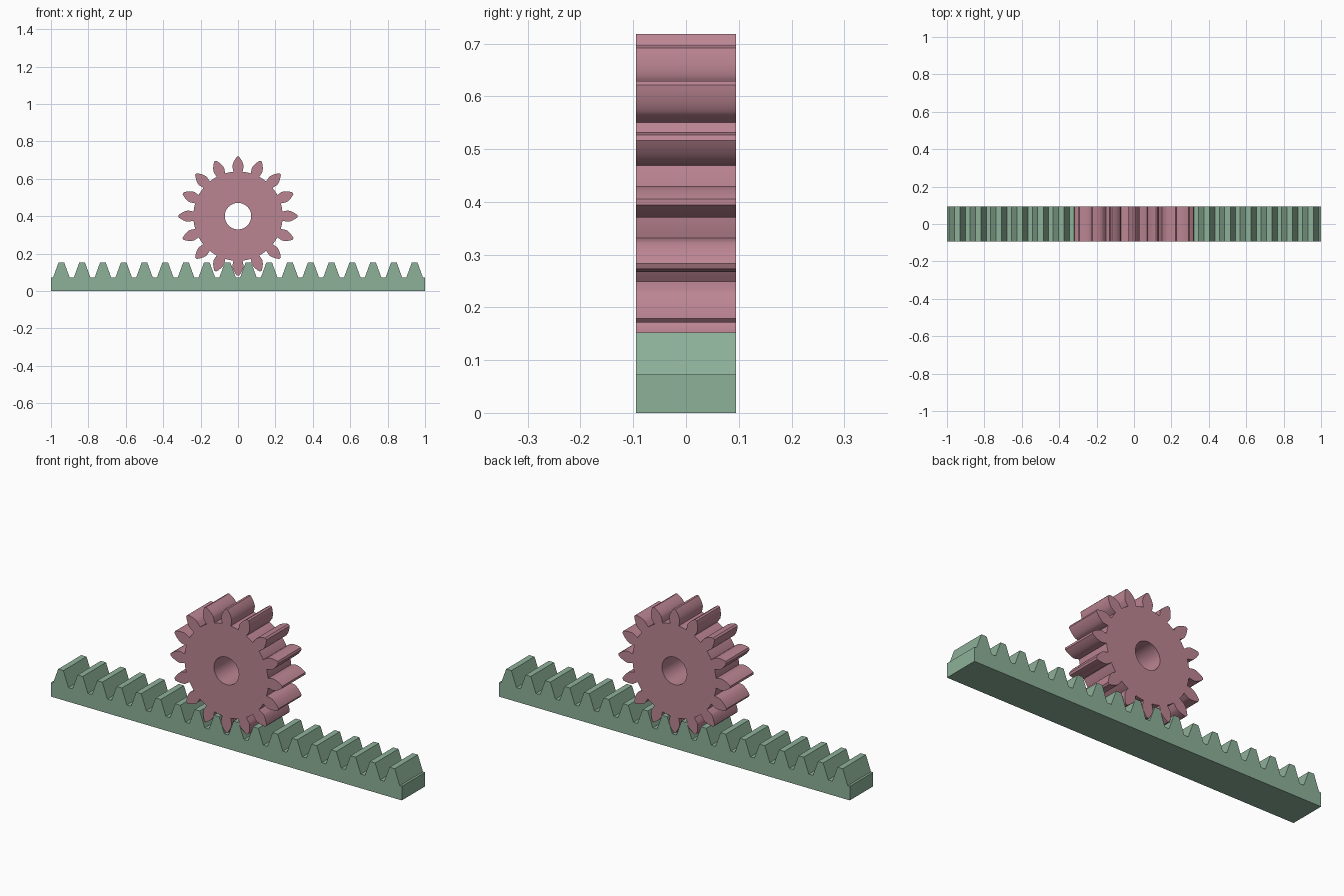
import bpy, bmesh
from math import pi, sin, cos, tan, acos, radians

if "Cube" in bpy.data.objects:
    bpy.data.objects.remove(bpy.data.objects["Cube"])

TEETH, RACK_TEETH, DEPTH = 16, 18, 0.189
PITCH = 2 / RACK_TEETH                 # rack spacing sets the whole gear size
MOD = PITCH / pi
R = TEETH * MOD / 2
TIP, ROOT, BASE = R + MOD, R - 1.25 * MOD, R * cos(radians(20))
CENTRE_Z = 0.40


def extrude_profile(name, loops, z, colour):
    """Extrude closed x/z outlines (first is outer, others are holes) along y."""
    cu = bpy.data.curves.new(name, 'CURVE')
    cu.dimensions, cu.fill_mode, cu.extrude = '2D', 'BOTH', DEPTH / 2
    for pts in loops:
        sp = cu.splines.new('POLY')
        sp.points.add(len(pts) - 1)
        for p, (x, y) in zip(sp.points, pts):
            p.co = (x, y, 0, 1)
        sp.use_cyclic_u = True
    ob = bpy.data.objects.new(name, cu)
    bpy.context.collection.objects.link(ob)
    bpy.ops.object.select_all(action='DESELECT')
    ob.select_set(True)
    bpy.context.view_layer.objects.active = ob
    ob.rotation_euler = (pi / 2, 0, 0)
    ob.location = (0, 0, z)
    bpy.ops.object.convert(target='MESH')
    ob = bpy.context.object
    bm = bmesh.new()
    bm.from_mesh(ob.data)
    bmesh.ops.remove_doubles(bm, verts=bm.verts, dist=1e-5)
    bmesh.ops.recalc_face_normals(bm, faces=bm.faces)
    bm.to_mesh(ob.data)
    bm.free()
    bpy.ops.object.shade_smooth_by_angle(angle=radians(25))
    mat = bpy.data.materials.new(name + "_paint")
    mat.diffuse_color = (*colour, 1)
    mat.use_nodes = True
    mat.node_tree.nodes["Principled BSDF"].inputs["Base Color"].default_value = mat.diffuse_color
    ob.data.materials.clear()
    ob.data.materials.append(mat)
    return ob


def inv(r):
    a = acos(min(1, BASE / r))
    return tan(a) - a


# Pinion: half flank as (radius, half angle), from necked root to narrow tip
base_angle = pi / (2 * TEETH) + tan(radians(20)) - radians(20)
k = (base_angle - radians(1.0)) / inv(TIP)
flank = [(ROOT, radians(5.85))]
for i in range(9):
    r = BASE + (TIP - BASE) * i / 8
    flank.append((r, base_angle - k * inv(r)))

outline = []
for t in range(TEETH):
    mid = pi / 2 + t * 2 * pi / TEETH
    polar = [(r, mid - h) for r, h in flank] + [(r, mid + h) for r, h in reversed(flank)]
    gap = 2 * pi / TEETH - 2 * flank[0][1]
    polar += [(ROOT, mid + flank[0][1] + gap * j / 4) for j in (1, 2, 3)]
    outline += [(r * cos(a), r * sin(a)) for r, a in polar]
bore = [(2 * MOD * cos(i * pi / 24), 2 * MOD * sin(i * pi / 24)) for i in range(48)]
extrude_profile("pinion_gear", [outline, bore], CENTRE_Z, (0.50, 0.235, 0.29))

# Rack: straight-sided teeth on a bar
line_z = CENTRE_Z - R
top, bottom = line_z + MOD, line_z - 1.25 * MOD
half_top = PITCH / 4 - MOD * tan(radians(20))
half_bottom = PITCH / 4 + 1.25 * MOD * tan(radians(20))
rack = [(1, 0), (-1, 0), (-1, bottom)]
for i in range(RACK_TEETH):
    x = (i - (RACK_TEETH - 1) / 2) * PITCH
    rack += [(x - half_bottom, bottom), (x - half_top, top),
             (x + half_top, top), (x + half_bottom, bottom)]
rack.append((1, bottom))
extrude_profile("toothed_rack", [rack], 0, (0.27, 0.44, 0.32))
